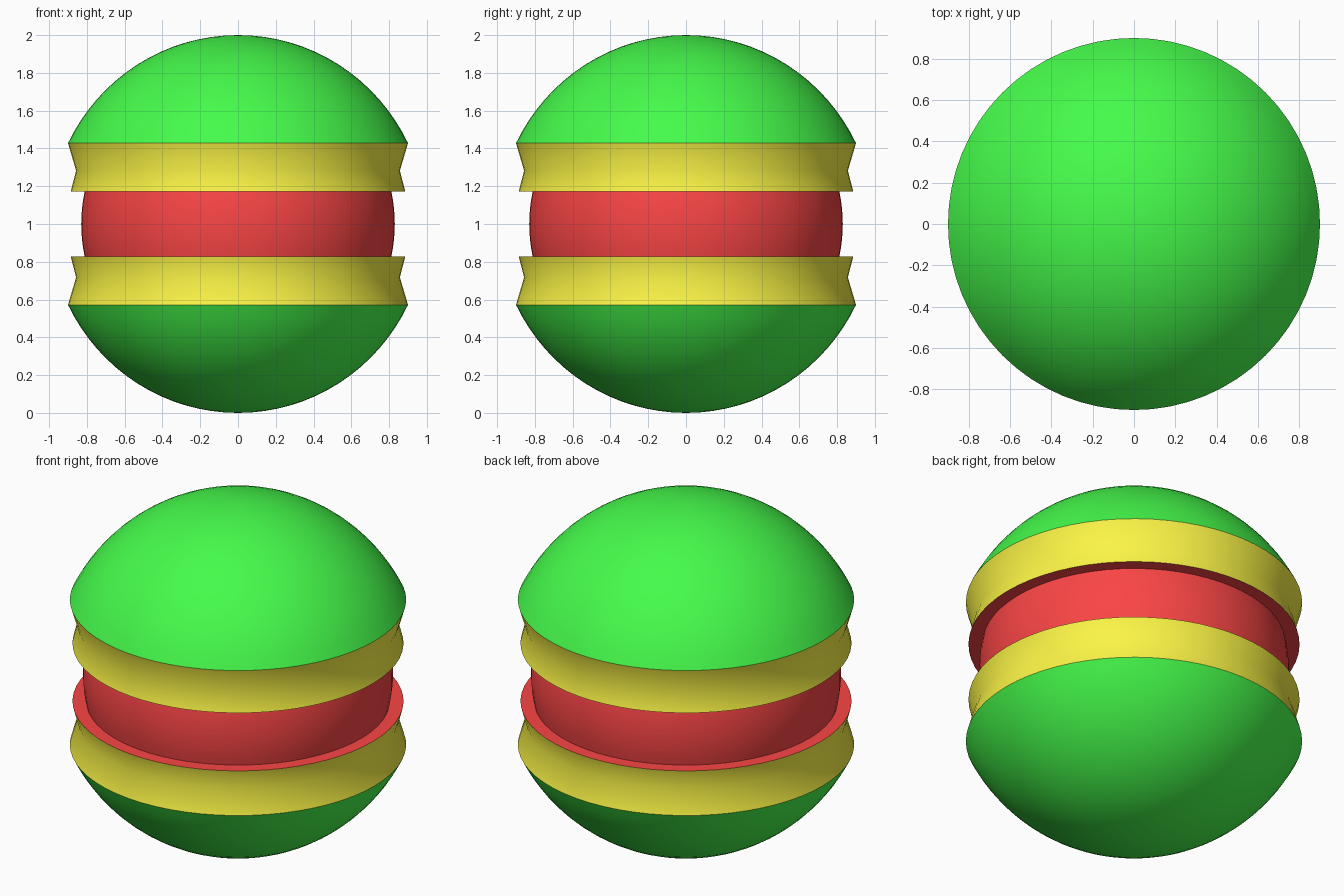
import bpy
import bmesh
from math import sin, cos, asin, pi, sqrt, radians

if "Cube" in bpy.data.objects:
    bpy.data.objects.remove(bpy.data.objects["Cube"])

SEGMENTS = 64


def material(name, rgb):
    mat = bpy.data.materials.new(name)
    mat.diffuse_color = (*rgb, 1.0)
    mat.use_nodes = True
    mat.node_tree.nodes["Principled BSDF"].inputs["Base Color"].default_value = mat.diffuse_color
    return mat


GREEN = material("green", (0.06, 0.97, 0.07))
YELLOW = material("yellow", (0.96, 0.91, 0.06))
RED = material("red", (0.96, 0.06, 0.06))


def outwardness(face):
    centre = face.calc_center_median()
    return (face.normal.x * centre.x + face.normal.y * centre.y) * face.calc_area()


def lathe(name, profile, mat):
    """Spin (radius, height) points around z, with normals facing outward."""
    bm = bmesh.new()
    verts = [bm.verts.new((r, 0, z)) for r, z in profile]
    edges = [bm.edges.new(pair) for pair in zip(verts, verts[1:])]
    bmesh.ops.spin(bm, geom=verts + edges, cent=(0, 0, 0), axis=(0, 0, 1),
                   angle=2 * pi, steps=SEGMENTS)
    bmesh.ops.remove_doubles(bm, verts=bm.verts, dist=1e-4)
    bmesh.ops.recalc_face_normals(bm, faces=bm.faces)
    bm.normal_update()
    if sum(outwardness(f) for f in bm.faces) < 0:
        bmesh.ops.reverse_faces(bm, faces=bm.faces)
    mesh = bpy.data.meshes.new(name)
    bm.to_mesh(mesh)
    bm.free()
    mesh.materials.append(mat)
    obj = bpy.data.objects.new(name, mesh)
    bpy.context.collection.objects.link(obj)
    bpy.ops.object.select_all(action='DESELECT')
    obj.select_set(True)
    bpy.context.view_layer.objects.active = obj
    bpy.ops.object.shade_smooth_by_angle(angle=radians(40))
    return obj


# Heights are measured from the middle of the ball at z = 1
RIM, NOTCH, LIP = 0.428, 0.282, 0.171
RIM_RADIUS, LIP_RADIUS, CORE = 0.9, 0.886, 0.83
RIM_ANGLE = asin(sqrt(1 - RIM_RADIUS ** 2))

# Domed caps and grooved bands, mirrored above and below the middle
for side, s in (("upper", 1), ("lower", -1)):
    dome = []
    for i in range(17):
        a = RIM_ANGLE + (pi / 2 - RIM_ANGLE) * i / 16
        lift = (sin(a) - sin(RIM_ANGLE)) / (1 - sin(RIM_ANGLE))
        dome.append((max(cos(a), 0.0), 1 + s * (RIM + (1 - RIM) * lift)))
    lathe(side + "_cap", dome, GREEN)
    lathe(side + "_band", [(RIM_RADIUS, 1 + s * RIM), (0.857, 1 + s * NOTCH),
                           (LIP_RADIUS, 1 + s * LIP)], YELLOW)

# Red core: a slightly bulging wall with a flat ledge above and below
steps = [LIP * (i / 4 - 1) for i in range(9)]
wall = [(sqrt(CORE ** 2 - z * z), 1 + z) for z in steps]
lathe("core", [(LIP_RADIUS, 1 - LIP)] + wall + [(LIP_RADIUS, 1 + LIP)], RED)
